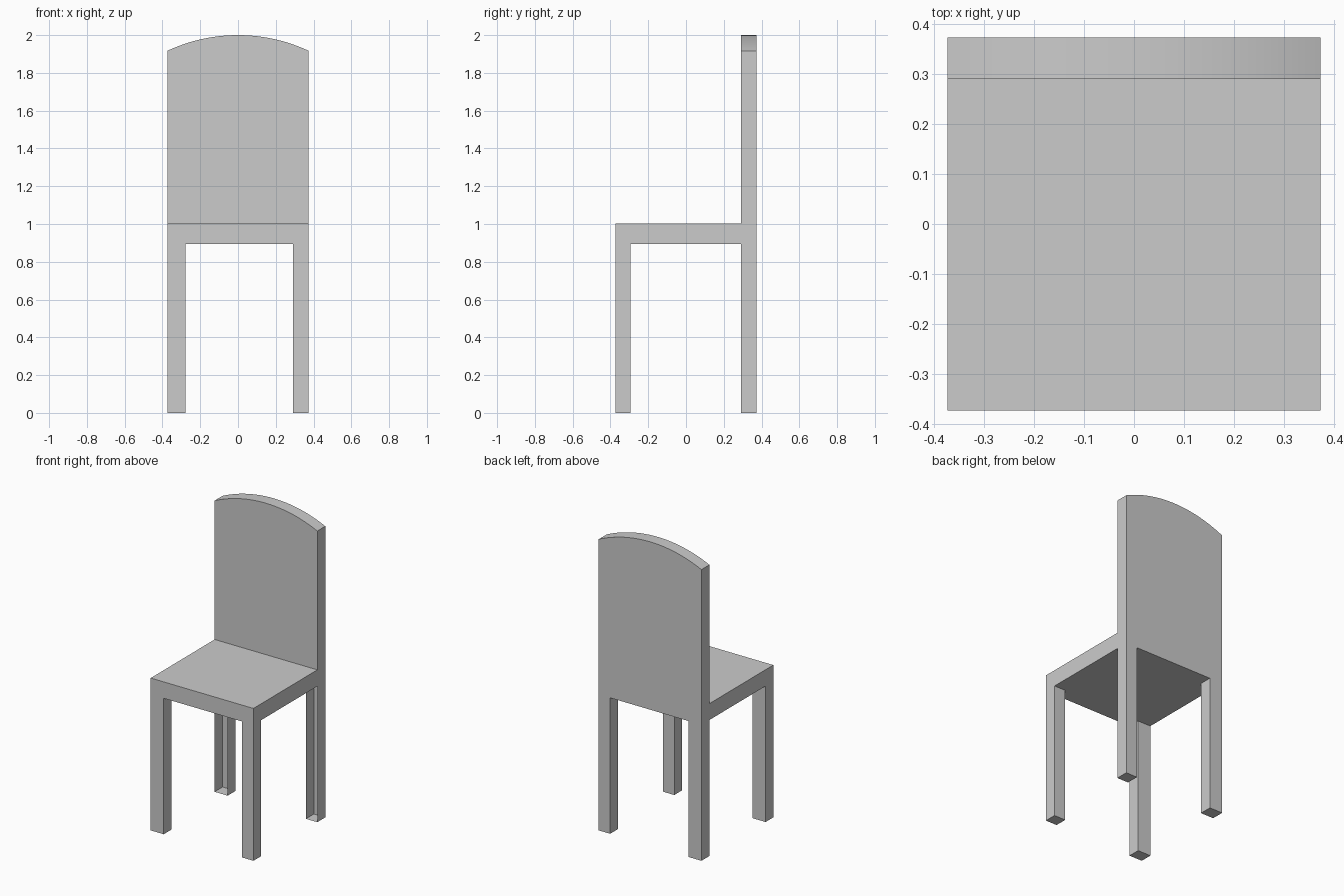
import bpy, bmesh, math
from mathutils import Vector

if "Cube" in bpy.data.objects:
    bpy.data.objects.remove(bpy.data.objects["Cube"])

W = 0.374                      # half width and half depth
SEAT_LOW, SEAT_TOP = 0.895, 1.003
BACK_FRONT = 0.291             # front plane of the backrest


def extrude_profile(name, profile, y0, y1, skip=(), split_z=None):
    """Extrude an x-z outline along y; drop faces whose normal is in skip."""
    bm = bmesh.new()
    face = bm.faces.new([bm.verts.new((x, y0, z)) for x, z in profile])
    new = bmesh.ops.extrude_face_region(bm, geom=[face], use_keep_orig=True)["geom"]
    bmesh.ops.translate(bm, vec=(0, y1 - y0, 0),
                        verts=[g for g in new if isinstance(g, bmesh.types.BMVert)])
    bmesh.ops.recalc_face_normals(bm, faces=bm.faces)
    if split_z is not None:
        bmesh.ops.bisect_plane(bm, geom=bm.verts[:] + bm.edges[:] + bm.faces[:],
                               plane_co=(0, 0, split_z), plane_no=(0, 0, 1))
    bm.normal_update()
    hidden = [f for f in bm.faces
              if any(f.normal.dot(Vector(n)) > 0.999 for n in skip)
              and (split_z is None or f.calc_center_median().z < split_z)]
    bmesh.ops.delete(bm, geom=hidden, context="FACES")
    mesh = bpy.data.meshes.new(name)
    bm.to_mesh(mesh)
    bm.free()
    obj = bpy.data.objects.new(name, mesh)
    bpy.context.collection.objects.link(obj)
    return obj


def rect(x0, x1, z0, z1):
    return [(x0, z0), (x1, z0), (x1, z1), (x0, z1)]


UP, FRONT, BACK = (0, 0, 1), (0, -1, 0), (0, 1, 0)

# Seat slab, open where it joins the backrest
extrude_profile("seat", rect(-W, W, SEAT_LOW, SEAT_TOP), -W, BACK_FRONT, [BACK])

# Backrest with arched top
rise = 0.083
radius = (W * W + rise * rise) / (2 * rise)
half = math.asin(W / radius)
steps = 24
arch = []
for i in range(steps + 1):
    a = half - 2 * half * i / steps
    arch.append((radius * math.sin(a), 2 - radius + radius * math.cos(a)))
back = extrude_profile("backrest", [(-W, SEAT_LOW), (W, SEAT_LOW)] + arch,
                       BACK_FRONT, W, [FRONT], SEAT_TOP)

# Smooth the arch only
for p in back.data.polygons:
    p.use_smooth = p.normal.z > 0.5
for e in back.data.edges:
    a, b = (back.data.vertices[v].co for v in e.vertices)
    e.use_edge_sharp = abs(a.y - b.y) < 1e-4

# Legs: left pair slightly wider; rear pair open toward the front
for side, x0, x1 in (("left", -W, -0.279), ("right", 0.291, W)):
    outline = rect(x0, x1, 0, SEAT_LOW)
    extrude_profile(f"front_{side}_leg", outline, -W, -0.294, [UP])
    extrude_profile(f"rear_{side}_leg", outline, BACK_FRONT, W, [UP, FRONT])
